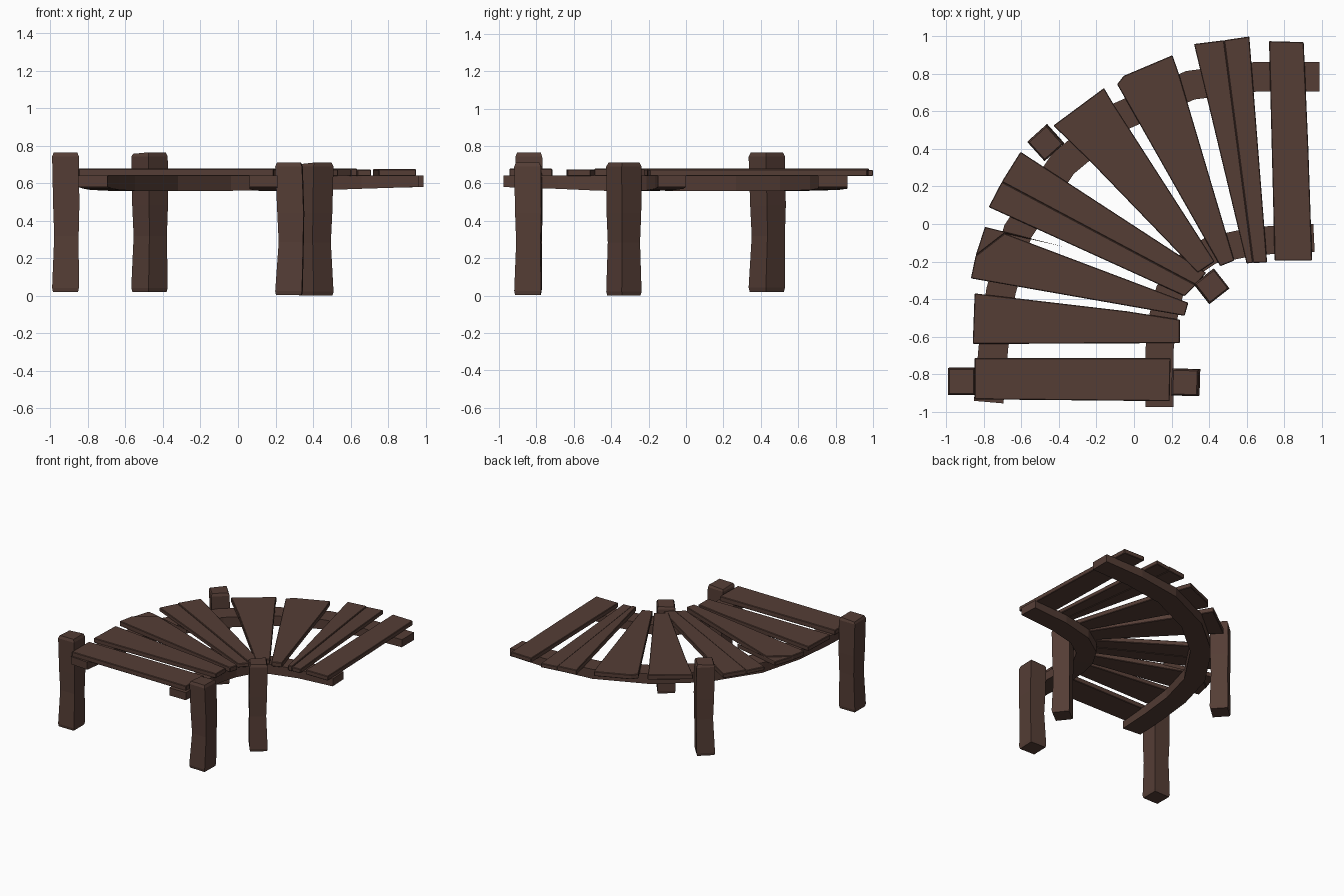
import bpy, bmesh, math
from mathutils import Vector

if "Cube" in bpy.data.objects:
    bpy.data.objects.remove(bpy.data.objects["Cube"])

wood = bpy.data.materials.new("dark brown wood")
wood.diffuse_color = (0.09, 0.047, 0.036, 1)
wood.use_nodes = True
wood.node_tree.nodes["Principled BSDF"].inputs["Base Color"].default_value = wood.diffuse_color


def finish(name, bm, bevel=0.0):
    bmesh.ops.recalc_face_normals(bm, faces=bm.faces[:])
    me = bpy.data.meshes.new(name)
    bm.to_mesh(me)
    bm.free()
    me.materials.append(wood)
    ob = bpy.data.objects.new(name, me)
    bpy.context.collection.objects.link(ob)
    if bevel:
        mod = ob.modifiers.new("worn edges", 'BEVEL')
        mod.width, mod.segments = bevel, 1
        mod.limit_method, mod.angle_limit = 'ANGLE', math.radians(40)
    return ob


def loft(name, rings):
    """Skin a list of four-point rings and cap both ends."""
    bm = bmesh.new()
    vs = [[bm.verts.new(p) for p in r] for r in rings]
    for a, b in zip(vs, vs[1:]):
        for i in range(4):
            j = (i + 1) % 4
            bm.faces.new((a[i], a[j], b[j], b[i]))
    bm.faces.new(vs[0])
    bm.faces.new(vs[-1])
    return finish(name, bm)


def post(name, x, y, size, angle, z0, z1, bend):
    """Hand-hewn square post with a slight kink and worn top."""
    rings = []
    levels = [(0, 0.96, 0), (0.03, 1.02, 0), (0.4, 0.93, 1), (0.62, 1.0, 0.8),
              (0.97, 1.02, 0), (1, 0.9, 0)]
    for t, s, k in levels:
        r = size * s / math.sqrt(2)
        rings.append([(x + bend[0] * k + r * math.cos(angle + math.pi * (i + .5) / 2),
                       y + bend[1] * k + r * math.sin(angle + math.pi * (i + .5) / 2),
                       z0 + (z1 - z0) * t - (0.008 if t == 1 and i == 1 else 0))
                      for i in range(4)])
    loft(name, rings)


def rail(name, path, width):
    """Curved support beam, mitred at each bend, deeper in the middle."""
    pts = [Vector(p) for p in path]
    n, rings = len(pts), []
    for i, p in enumerate(pts):
        d = (pts[min(i + 1, n - 1)] - pts[max(i - 1, 0)]).normalized()
        side = Vector((-d.y, d.x)) * width / 2
        bottom = 0.58 - 0.022 * math.sin(math.pi * i / (n - 1))
        a, b = p + side, p - side
        rings.append([(a.x, a.y, 0.642), (b.x, b.y, 0.642),
                      (b.x, b.y, bottom), (a.x, a.y, bottom)])
    loft(name, rings)


def plank(name, outline, z0, z1):
    """Tapered floor board from its plan outline."""
    bm = bmesh.new()
    face = bm.faces.new([bm.verts.new((x, y, z0)) for x, y in outline])
    top = bmesh.ops.extrude_face_region(bm, geom=[face])["geom"]
    for v in top:
        if isinstance(v, bmesh.types.BMVert):
            v.co.z = z1
    finish(name, bm, 0.004)


# Posts: two tall outer ones, two shorter inner ones
post("outer_front_post", -0.92, -0.84, 0.14, 0.0, 0.02, 0.765, (0.005, 0.005))
post("outer_corner_post", -0.472, 0.432, 0.135, math.radians(42), 0.02, 0.765, (0.004, 0.008))
post("inner_front_post", 0.272, -0.845, 0.14, -0.03, 0.003, 0.71, (0.012, 0.004))
post("inner_corner_post", 0.415, -0.332, 0.132, math.radians(38), 0.0, 0.71, (-0.006, 0.0))

# Curved rails under the boards
rail("outer_rail", [(-0.775, -0.95), (-0.75, -0.66), (-0.71, -0.36), (-0.62, -0.04),
                    (-0.38, 0.32), (-0.08, 0.57), (0.3, 0.74), (0.65, 0.785),
                    (0.99, 0.785)], 0.158)
rail("inner_rail", [(0.135, -0.975), (0.135, -0.68), (0.155, -0.5), (0.19, -0.36),
                    (0.26, -0.24), (0.41, -0.14), (0.65, -0.09), (0.96, -0.075)], 0.15)

# Fan of boards, some split along the grain into two slightly stepped pieces
boards = [
    [[(-0.85, -0.715), (-0.85, -0.935), (0.19, -0.945), (0.195, -0.715)]],
    [[(-0.85, -0.37), (-0.86, -0.64), (0.245, -0.635), (0.245, -0.51), (-0.04, -0.465)]],
    [[(-0.69, -0.05), (-0.845, -0.17), (-0.87, -0.29), (0.27, -0.49), (0.29, -0.42)],
     [(-0.795, -0.015), (-0.845, -0.17), (-0.69, -0.05), (-0.38, -0.12)]],
    [[(-0.605, 0.385), (-0.705, 0.225), (0.33, -0.325), (0.385, -0.26)],
     [(-0.705, 0.225), (-0.775, 0.09), (0.27, -0.385), (0.33, -0.325)]],
    [[(-0.16, 0.725), (-0.43, 0.525), (-0.22, 0.32), (0.34, -0.26), (0.43, -0.2),
      (-0.11, 0.64)]],
    [[(0.205, 0.90), (-0.055, 0.79), (-0.09, 0.745), (0.46, -0.225), (0.535, -0.195),
      (0.24, 0.8)]],
    [[(0.32, 0.96), (0.60, -0.21), (0.635, -0.208), (0.48, 0.98)],
     [(0.48, 0.98), (0.635, -0.208), (0.71, -0.205), (0.615, 1.0)]],
    [[(0.72, 0.975), (0.75, -0.195), (0.95, -0.195), (0.93, 0.4), (0.905, 0.97)]],
]
for i, pieces in enumerate(boards):
    for j, outline in enumerate(pieces):
        plank(f"floor_board_{i + 1}{'ab'[j]}", outline, 0.638,
              0.678 - 0.006 * j - 0.003 * (i % 2))
